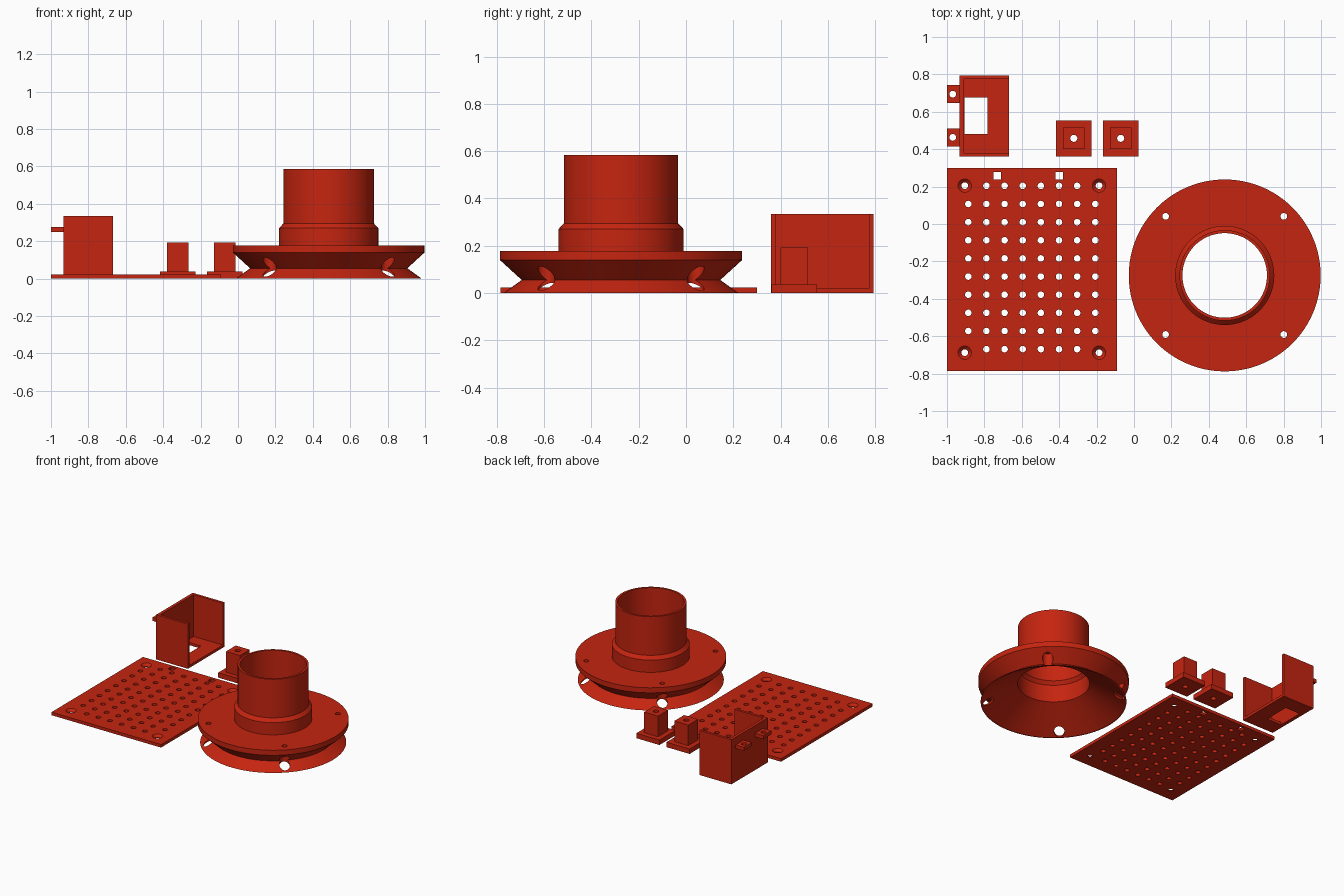
import bpy, bmesh, math
from mathutils import Matrix

if "Cube" in bpy.data.objects:
    bpy.data.objects.remove(bpy.data.objects["Cube"])

RED = (0.56, 0.018, 0.005, 1)
red = bpy.data.materials.new("red_plastic")
red.use_nodes = True
red.diffuse_color = RED
red.node_tree.nodes["Principled BSDF"].inputs["Base Color"].default_value = RED


def add_box(bm, x0, x1, y0, y1, z0, z1):
    size = Matrix.Diagonal((x1 - x0, y1 - y0, z1 - z0, 1))
    place = Matrix.Translation(((x0 + x1) / 2, (y0 + y1) / 2, (z0 + z1) / 2))
    bmesh.ops.create_cube(bm, size=1, matrix=place @ size)


def add_lathe(bm, x, y, profile, segments=24):
    """Revolve a closed (radius, height) outline about a vertical axis."""
    rings = []
    for i in range(segments):
        a = 2 * math.pi * i / segments
        c, s = math.cos(a), math.sin(a)
        rings.append([bm.verts.new((x + r * c, y + r * s, z)) for r, z in profile])
    n = len(profile)
    for i in range(segments):
        a, b = rings[i], rings[(i + 1) % segments]
        for j in range(n):
            k = (j + 1) % n
            bm.faces.new((a[j], b[j], b[k], a[k]))


def add_drill(bm, x, y, r=0.018, z0=-0.1, z1=0.5):
    add_lathe(bm, x, y, [(0, z0), (r, z0), (r, z1), (0, z1)])


def make_object(name, bm):
    bmesh.ops.remove_doubles(bm, verts=bm.verts, dist=0.00001)
    bmesh.ops.recalc_face_normals(bm, faces=bm.faces)
    mesh = bpy.data.meshes.new(name)
    bm.to_mesh(mesh)
    bm.free()
    mesh.materials.append(red)
    ob = bpy.data.objects.new(name, mesh)
    bpy.context.collection.objects.link(ob)
    return ob


def finish(ob, cutter_bm=None):
    """Cut the holes, then shade smooth with sharp edges kept."""
    bpy.ops.object.select_all(action='DESELECT')
    bpy.context.view_layer.objects.active = ob
    ob.select_set(True)
    if cutter_bm:
        cutter = make_object("cutter", cutter_bm)
        cutter.hide_render = True
        mod = ob.modifiers.new("holes", 'BOOLEAN')
        mod.operation = 'DIFFERENCE'
        mod.solver = 'EXACT'
        mod.object = cutter
        bpy.ops.object.modifier_apply(modifier=mod.name)
        bpy.data.objects.remove(cutter)
    bpy.ops.object.shade_smooth_by_angle(angle=math.radians(25))


# Flanged pipe adapter with a hollow funnel underneath
CX, CY = 0.485, -0.275
bm = bmesh.new()
add_lathe(bm, CX, CY, [
    (0.497, 0), (0.42, 0.055), (0.513, 0.14), (0.513, 0.178),
    (0.265, 0.178), (0.265, 0.27), (0.242, 0.295), (0.242, 0.585),
    (0.226, 0.585), (0.226, 0.295), (0.245, 0.27), (0.245, 0.14),
    (0.485, 0)], 96)
adapter = make_object("pipe_adapter", bm)

# Screw holes with wide access bores below the flange
bm = bmesh.new()
for sx in (-1, 1):
    for sy in (-1, 1):
        add_lathe(bm, CX + sx * 0.316, CY + sy * 0.316, [
            (0, -0.1), (0.036, -0.1), (0.036, 0.14),
            (0.018, 0.14), (0.018, 0.3), (0, 0.3)], 32)
finish(adapter, bm)

# Perforated base plate
bm = bmesh.new()
add_box(bm, -1, -0.09, -0.785, 0.30, 0, 0.023)
plate = make_object("perforated_plate", bm)

bm = bmesh.new()
PITCH = 0.097
for row in range(10):
    for col in range(8):
        if row in (0, 9) and col in (0, 7):
            continue
        add_drill(bm, -0.886 + col * PITCH, 0.204 - row * PITCH, 0.0175)
# Countersunk corner holes
for x in (-0.905, -0.187):
    for y in (0.205, -0.688):
        add_lathe(bm, x, y, [(0, -0.1), (0.018, -0.1), (0.018, 0.005),
                             (0.036, 0.023), (0.036, 0.1), (0, 0.1)])
# Square slots near the back edge
for x in (-0.731, -0.4):
    add_box(bm, x - 0.02, x + 0.02, 0.239, 0.279, -0.1, 0.1)
finish(plate, bm)

# Open housing: floor, back wall and two side walls
bm = bmesh.new()
add_box(bm, -0.932, -0.668, 0.36, 0.793, 0, 0.335)
housing = make_object("open_housing", bm)
bm = bmesh.new()
add_box(bm, -0.91, -0.5, 0.379, 0.774, 0.02, 0.5)
finish(housing, bm)
bm = bmesh.new()
add_box(bm, -0.905, -0.782, 0.48, 0.677, -0.1, 0.1)
finish(housing, bm)

# Mounting tabs on the housing
for i, y in enumerate((0.463, 0.694)):
    bm = bmesh.new()
    add_box(bm, -1, -0.925, y - 0.048, y + 0.048, 0.25, 0.277)
    tab = make_object(f"housing_tab_{i + 1}", bm)
    bm = bmesh.new()
    add_drill(bm, -0.969, y)
    finish(tab, bm)

# Two drilled standoffs: square base with a square post
for i, x in enumerate((-0.322, -0.071)):
    y = 0.458
    bm = bmesh.new()
    add_box(bm, x - 0.096, x + 0.096, y - 0.096, y + 0.096, 0, 0.037)
    standoff = make_object(f"standoff_{i + 1}", bm)
    bm = bmesh.new()
    add_box(bm, x - 0.058, x + 0.058, y - 0.058, y + 0.058, 0.037, 0.192)
    post = make_object(f"standoff_post_{i + 1}", bm)
    for part in (standoff, post):
        bm = bmesh.new()
        add_drill(bm, x, y, 0.019)
        finish(part, bm)
